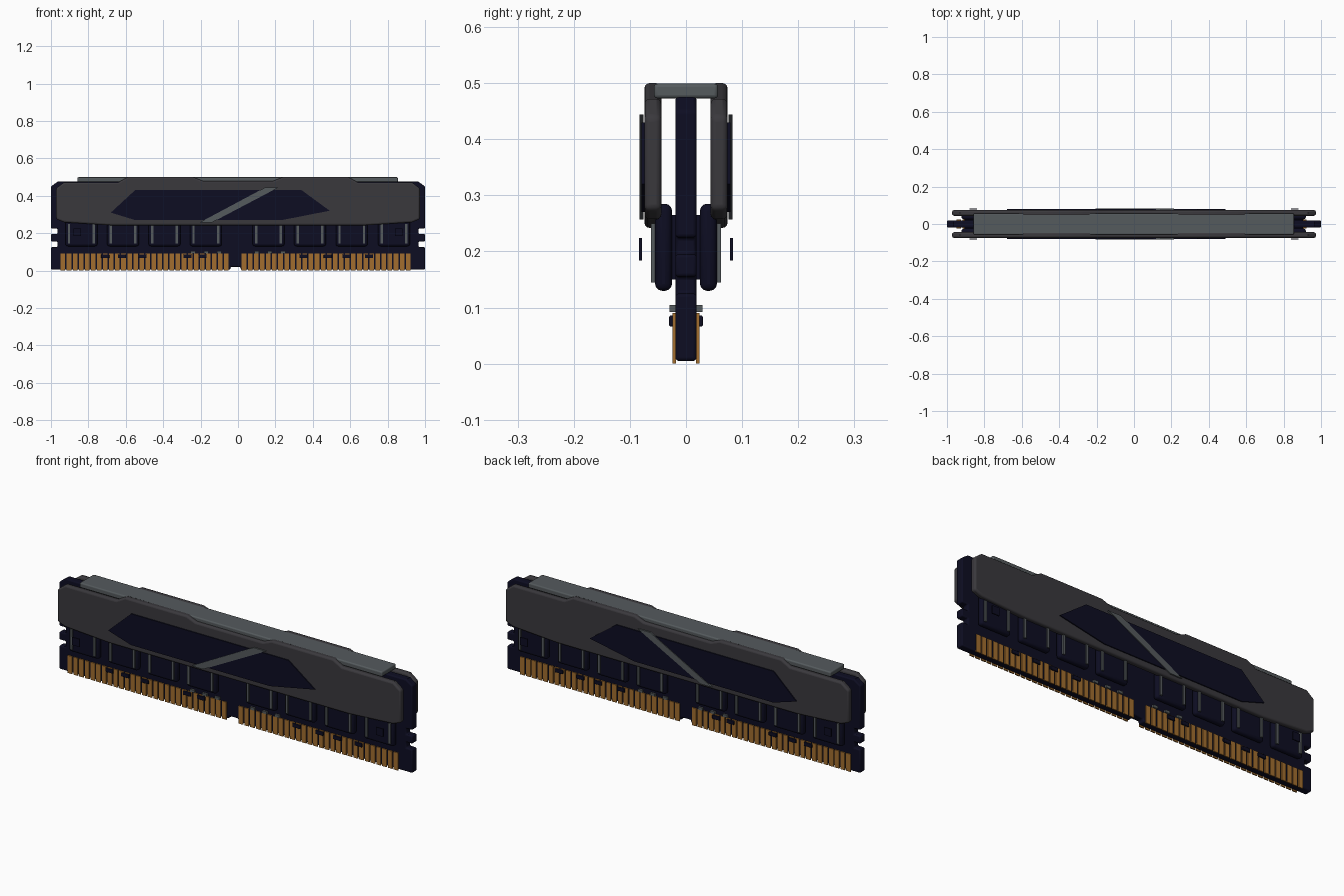
import bpy, bmesh, math
from mathutils import Matrix, Vector

if "Cube" in bpy.data.objects:
    bpy.data.objects.remove(bpy.data.objects["Cube"], do_unlink=True)


def material(name, rgb, rough=0.6):
    m = bpy.data.materials.new(name)
    m.use_nodes = True
    m.diffuse_color = (*rgb, 1)
    b = m.node_tree.nodes["Principled BSDF"]
    b.inputs["Base Color"].default_value = (*rgb, 1)
    b.inputs["Roughness"].default_value = rough
    return m


NAVY = material("navy", (0.004, 0.004, 0.016))
CHARCOAL = material("charcoal", (0.042, 0.040, 0.046))
GREY = material("steel grey", (0.090, 0.103, 0.110))
GOLD = material("gold", (0.36, 0.155, 0.028))


def finish(name, bm, mat, bevel=0.0, mirror=True):
    """Turn a bmesh into an object, mirrored front to back and bevelled."""
    bmesh.ops.recalc_face_normals(bm, faces=bm.faces)
    me = bpy.data.meshes.new(name)
    bm.to_mesh(me)
    bm.free()
    me.materials.append(mat)
    ob = bpy.data.objects.new(name, me)
    bpy.context.collection.objects.link(ob)
    if mirror:
        mod = ob.modifiers.new("Mirror", "MIRROR")
        mod.use_axis = (False, True, False)
        mod.use_mirror_merge = False
    if bevel:
        mod = ob.modifiers.new("Bevel", "BEVEL")
        mod.width, mod.segments = bevel, 3
        mod.limit_method, mod.angle_limit = "ANGLE", math.radians(40)
        bpy.ops.object.select_all(action="DESELECT")
        bpy.context.view_layer.objects.active = ob
        ob.select_set(True)
        bpy.ops.object.shade_smooth_by_angle(angle=math.radians(35))
    return ob


def prism(name, outline, y0, y1, mat, bevel=0.0, mirror=True):
    """Extrude an x-z outline from y0 to y1."""
    bm = bmesh.new()
    face = bm.faces.new([bm.verts.new((x, y0, z)) for x, z in outline])
    ext = bmesh.ops.extrude_face_region(bm, geom=[face])
    verts = [v for v in ext["geom"] if isinstance(v, bmesh.types.BMVert)]
    bmesh.ops.translate(bm, verts=verts, vec=(0, y1 - y0, 0))
    return finish(name, bm, mat, bevel, mirror)


def boxes(name, spans, mat, bevel=0.0, mirror=True):
    """Boxes given as (x0, x1, y0, y1, z0, z1)."""
    bm = bmesh.new()
    for x0, x1, y0, y1, z0, z1 in spans:
        mid = Vector((x0 + x1, y0 + y1, z0 + z1)) / 2
        scale = Matrix.Diagonal((x1 - x0, y1 - y0, z1 - z0, 1))
        bmesh.ops.create_cube(bm, size=1, matrix=Matrix.Translation(mid) @ scale)
    return finish(name, bm, mat, bevel, mirror)


# Circuit board with side latch notches and a small key notch
side = [(1, 0.005), (1, 0.125), (0.965, 0.125), (0.965, 0.155), (1, 0.155),
        (1, 0.195), (0.965, 0.195), (0.965, 0.225), (1, 0.225), (1, 0.45), (0.965, 0.475)]
key = [(-0.042, 0.005), (-0.038, 0.02), (0.012, 0.02), (0.016, 0.005)]
board = key + side + [(-x, z) for x, z in reversed(side)]
prism("circuit_board", board, -0.019, 0.019, NAVY, 0.006, mirror=False)

# Gold edge contacts in two banks
contacts = []
for start, end in ((-0.948, -0.05), (0.02, 0.922)):
    n = 28
    pitch = (end - start + 0.008) / n
    contacts += [(start + i * pitch, start + (i + 1) * pitch - 0.008, -0.024, -0.018, 0.0, 0.09)
                 for i in range(n)]
boxes("edge_contacts", contacts, GOLD)

# Memory chips with a metal strip near each edge
centres = [-0.837, -0.615, -0.393, -0.172, 0.163, 0.385, 0.608, 0.834]
boxes("memory_chips", [(c - 0.085, c + 0.085, -0.055, -0.025, 0.13, 0.285) for c in centres],
      NAVY, 0.012)
boxes("chip_seats", [(c - 0.07, c + 0.07, -0.027, -0.018, 0.15, 0.265) for c in centres], NAVY)
boxes("chip_strips", [(c + s - 0.006, c + s + 0.006, -0.062, -0.053, 0.145, 0.25)
                      for c in centres for s in (-0.066, 0.066)], GREY)

# Small surface parts above the contacts
boxes("capacitors", [(x - 0.013, x + 0.013, -0.029, -0.018, 0.092, 0.105)
                     for x in (-0.24, -0.17, -0.10, 0.10, 0.17, 0.24)], GREY)
boxes("resistors", [(x - 0.022, x + 0.022, -0.030, -0.018, 0.066, 0.086)
                    for x in (-0.71, -0.62, -0.51, -0.27, -0.19, 0.35, 0.48, 0.58, 0.70)],
      NAVY, 0.003)

# Heat spreader shells with stepped top edge
spreader = [(-0.93, 0.472), (-0.64, 0.472), (-0.59, 0.5), (-0.24, 0.5), (-0.19, 0.48),
            (0.19, 0.48), (0.24, 0.5), (0.59, 0.5), (0.64, 0.472), (0.93, 0.472),
            (0.972, 0.44), (0.972, 0.275), (0.93, 0.258), (0.68, 0.242),
            (-0.68, 0.242), (-0.93, 0.258), (-0.972, 0.275), (-0.972, 0.44)]
prism("heat_spreader", spreader, -0.074, -0.044, CHARCOAL, 0.009)

# Top bar bridging both shells
boxes("top_bar", [(-0.858, 0.855, -0.057, 0.057, 0.473, 0.499)], GREY, 0.006, mirror=False)

# Dark inlay plate and diagonal stripe
inlay = [(-0.68, 0.31), (-0.55, 0.43), (0.34, 0.43), (0.49, 0.32), (0.235, 0.27), (-0.55, 0.27)]
prism("inlay_plate", inlay, -0.0795, -0.072, NAVY)
stripe = [(-0.205, 0.257), (-0.14, 0.257), (0.215, 0.444), (0.145, 0.444)]
prism("diagonal_stripe", stripe, -0.083, -0.076, GREY)

# Small clip tabs near the ends
boxes("clip_tabs", [(x - 0.02, x + 0.02, -0.084, -0.078, 0.184, 0.224) for x in (-0.86, 0.86)],
      NAVY)
